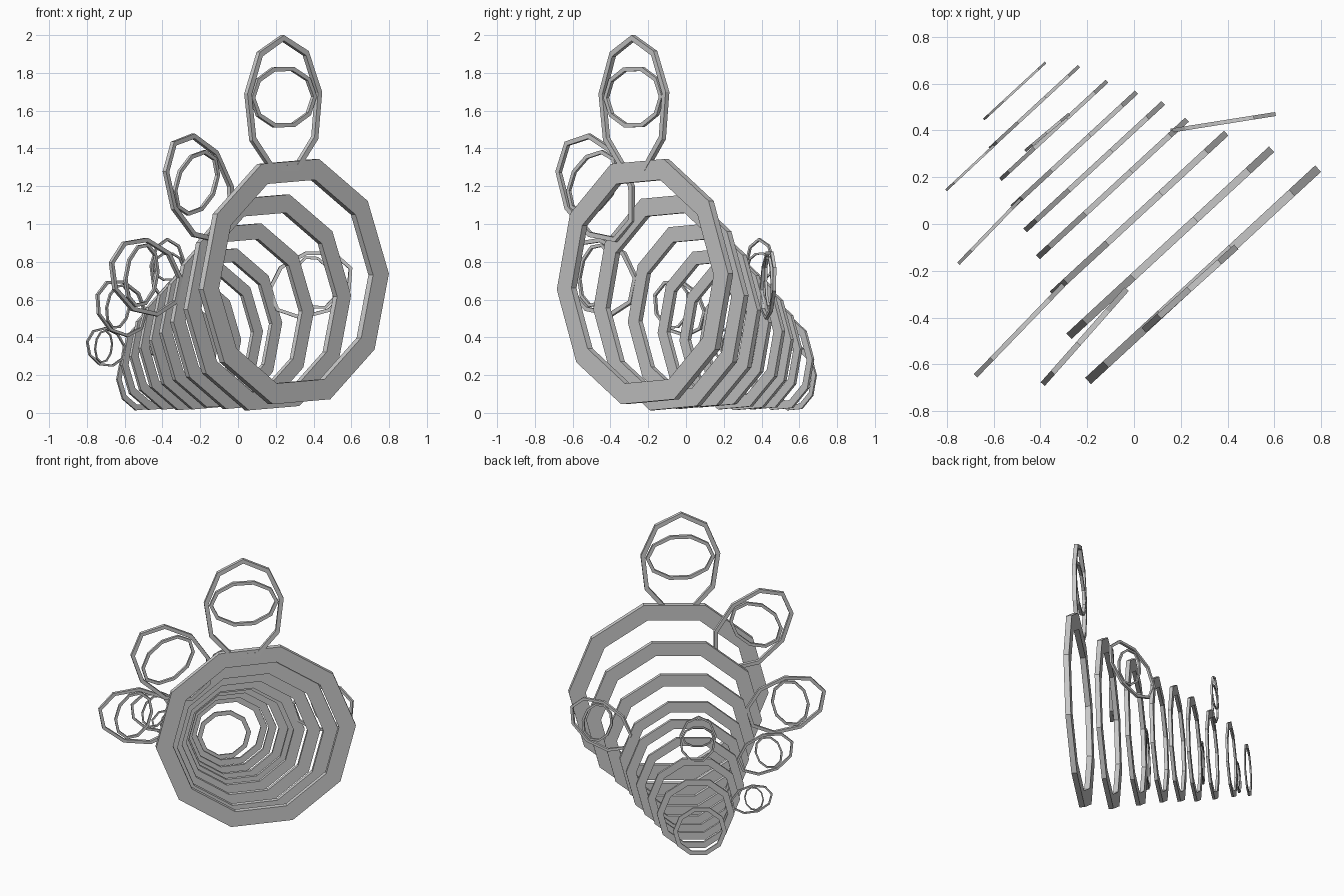
import bpy, bmesh, math
from mathutils import Vector

if "Cube" in bpy.data.objects:
    bpy.data.objects.remove(bpy.data.objects["Cube"])


def flat_ring(name, center, yaw, lean, a, b, sides, phase, width, depth):
    """Upright flat polygon band: a = half size along lean direction, b = across it."""
    c = Vector(center)
    h = Vector((math.cos(math.radians(yaw)), math.sin(math.radians(yaw)), 0))
    up = Vector((0, 0, 1))
    n = h.cross(up)
    l = math.radians(lean)
    p = h * math.cos(l) + up * math.sin(l)
    q = up * math.cos(l) - h * math.sin(l)
    bm = bmesh.new()
    loops = []
    for i in range(sides):
        t = math.radians(phase) + 2 * math.pi * i / sides
        loop = []
        for inset, off in ((0, -1), (0, 1), (width, 1), (width, -1)):
            pos = c + p * (a - inset) * math.cos(t) + q * (b - inset) * math.sin(t)
            loop.append(bm.verts.new(pos + n * off * depth / 2))
        loops.append(loop)
    for i in range(sides):
        x, y = loops[i], loops[(i + 1) % sides]
        for j in range(4):
            k = (j + 1) % 4
            bm.faces.new((x[j], x[k], y[k], y[j]))
    bmesh.ops.recalc_face_normals(bm, faces=bm.faces)
    me = bpy.data.meshes.new(name)
    bm.to_mesh(me)
    bm.free()
    bpy.context.collection.objects.link(bpy.data.objects.new(name, me))


# Tapering row of ten-sided body rings: x, y, z, radius
body = [
    (0.295, -0.217, 0.695, 0.670),
    (0.155, -0.080, 0.585, 0.590),
    (0.022, 0.045, 0.512, 0.507),
    (-0.092, 0.152, 0.450, 0.434),
    (-0.170, 0.245, 0.408, 0.402),
    (-0.255, 0.318, 0.365, 0.362),
    (-0.343, 0.400, 0.318, 0.310),
    (-0.426, 0.498, 0.268, 0.260),
    (-0.510, 0.568, 0.188, 0.180),
]
for i, (x, y, z, r) in enumerate(body):
    flat_ring(f"body_ring_{i + 1}", (x, y, z), 42.7, 3.6, r, r, 10, 0, 0.17 * r, 0.055 * r)

# Paired loops fanning outward from the body rings: centre, yaw, lean, matching radius
petals = [
    ((0.240, -0.275, 1.630), 42, 91, 0.670),
    ((-0.205, -0.475, 1.190), 48.5, 131, 0.590),
    ((-0.490, -0.455, 0.720), 46, 164, 0.507),
    ((0.385, 0.435, 0.680), 9, 22, 0.434),
    ((-0.620, -0.035, 0.555), 46, 159, 0.362),
    ((-0.370, 0.392, 0.755), 40, 92, 0.310),
    ((-0.700, 0.240, 0.348), 43, 168, 0.260),
]
for i, (c, yaw, lean, r) in enumerate(petals):
    flat_ring(f"outer_petal_{i + 1}", c, yaw, lean, 0.552 * r, 0.403 * r, 9, 0, 0.045 * r, 0.04 * r)
    # inner loop sits slightly further out along the lean
    l, w = math.radians(lean), math.radians(yaw)
    d = Vector((math.cos(w) * math.cos(l), math.sin(w) * math.cos(l), math.sin(l)))
    flat_ring(f"inner_petal_{i + 1}", Vector(c) + d * 0.062 * r, yaw, lean,
              0.25 * r, 0.345 * r, 10, 18, 0.035 * r, 0.03 * r)
